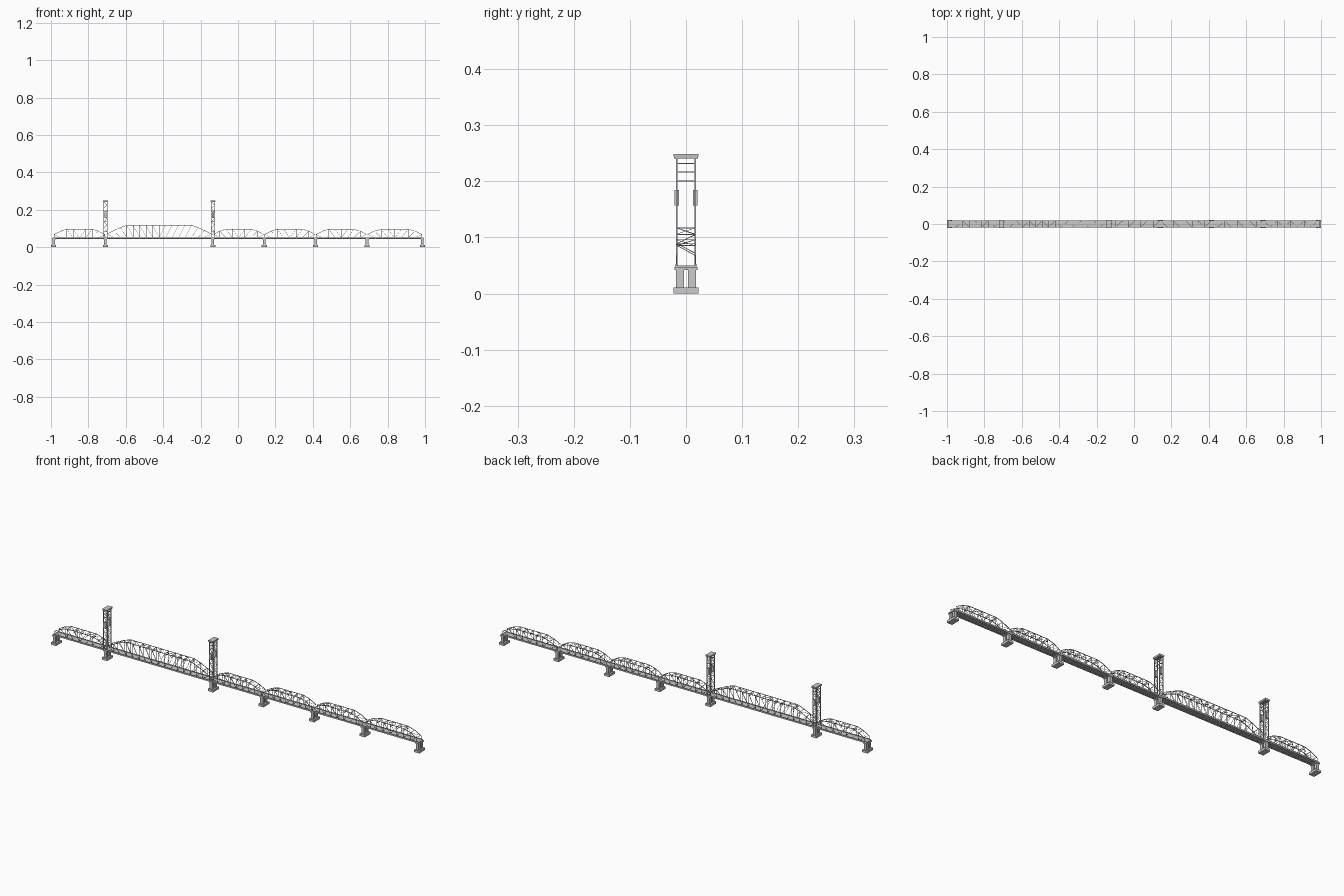
import bpy, bmesh
from mathutils import Vector, Matrix

if "Cube" in bpy.data.objects:
    bpy.data.objects.remove(bpy.data.objects["Cube"])

SIDE = 0.0165            # half spacing of the two truss planes
PIERS = [-0.986, -0.709, -0.134, 0.14, 0.415, 0.69, 0.986]
TOWERS = PIERS[1:3]
CHORD = 0.051


def finish(bm, name):
    me = bpy.data.meshes.new(name)
    bm.to_mesh(me)
    bm.free()
    ob = bpy.data.objects.new(name, me)
    bpy.context.collection.objects.link(ob)
    return ob


def box(bm, x, y, z0, z1, sx, sy, taper=1.0):
    """Box centred on x, y; taper scales the top."""
    m = Matrix.Translation((x, y, (z0 + z1) / 2)) @ Matrix.Diagonal((sx, sy, z1 - z0, 1))
    vs = bmesh.ops.create_cube(bm, size=1, matrix=m)["verts"]
    for v in vs:
        if v.co.z > (z0 + z1) / 2:
            v.co.x = x + (v.co.x - x) * taper
            v.co.y = y + (v.co.y - y) * taper


def bar(bm, a, b, t):
    """Square bar from a to b."""
    a, b = Vector(a), Vector(b)
    d = b - a
    rot = d.to_track_quat("Z", "Y").to_matrix().to_4x4()
    m = Matrix.Translation((a + b) / 2) @ rot @ Matrix.Diagonal((t, t, d.length, 1))
    bmesh.ops.create_cube(bm, size=1, matrix=m)


def pier(i, x):
    bm = bmesh.new()
    box(bm, x, 0, 0, 0.011, 0.028, 0.045)
    for s in (-1, 1):
        box(bm, x, s * 0.011, 0.011, 0.042, 0.014, 0.014)
    box(bm, x, 0, 0.042, 0.047, 0.019, 0.041)
    finish(bm, f"pier_{i}")


def truss_span(i, x0, x1, panels, ends, top):
    """Curved-top truss: ends lists the node heights up to the flat top."""
    bm = bmesh.new()
    xs = [x0 + (x1 - x0) * k / panels for k in range(panels + 1)]
    zs = []
    for k in range(panels + 1):
        e = min(k, panels - k)
        zs.append(ends[e] if e < len(ends) else top)
    for s in (-SIDE, SIDE):
        for k in range(panels + 1):
            bar(bm, (xs[k], s, CHORD), (xs[k], s, zs[k]), 0.0013)
            if k == panels:
                break
            bar(bm, (xs[k], s, zs[k]), (xs[k + 1], s, zs[k + 1]), 0.0022)
            if k < panels / 2:
                bar(bm, (xs[k], s, zs[k]), (xs[k + 1], s, CHORD), 0.0012)
            else:
                bar(bm, (xs[k], s, CHORD), (xs[k + 1], s, zs[k + 1]), 0.0012)
    # overhead struts, crossed sway frames and lateral diagonals
    for k in range(1, panels):
        z = zs[k]
        if z > 0.08:
            bar(bm, (xs[k], -SIDE, z), (xs[k], SIDE, z), 0.0013)
        if z >= top:
            low = z - 0.011
            bar(bm, (xs[k], -SIDE, low), (xs[k], SIDE, low), 0.001)
            for s in (-SIDE, SIDE):
                bar(bm, (xs[k], -s, low), (xs[k], s, z), 0.0009)
    for k in range(panels):
        s = SIDE if k % 2 else -SIDE
        bar(bm, (xs[k], -s, zs[k]), (xs[k + 1], s, zs[k + 1]), 0.001)
    finish(bm, f"truss_span_{i}")


def tower(i, x):
    bm = bmesh.new()
    hx, z0, z1, n = 0.009, 0.047, 0.243, 11
    step = (z1 - z0) / n
    for sy in (-SIDE, SIDE):
        for sx in (-hx, hx):
            box(bm, x + sx, sy, z0, z1, 0.003, 0.003)
        # lacing on the long faces
        for k in range(n):
            a, b = z0 + k * step, z0 + (k + 1) * step
            s = hx if k % 2 else -hx
            bar(bm, (x - s, sy, a), (x + s, sy, b), 0.0014)
            bar(bm, (x - hx, sy, b), (x + hx, sy, b), 0.0014)
    # cross ties between the two sides
    for z in (0.201, 0.217, 0.232):
        for sx in (-hx, hx):
            bar(bm, (x + sx, -SIDE, z), (x + sx, SIDE, z), 0.0018)
    finish(bm, f"tower_frame_{i}")

    bm = bmesh.new()
    box(bm, x, 0, 0.241, 0.246, 0.024, 0.042, 1.06)
    box(bm, x, 0, 0.246, 0.249, 0.0255, 0.0445)
    finish(bm, f"tower_cap_{i}")

    bm = bmesh.new()
    for s in (-1, 1):
        box(bm, x, s * 0.0165, 0.157, 0.185, 0.011, 0.008)
    finish(bm, f"counterweights_{i}")


# piers
for i, x in enumerate(PIERS):
    pier(i, x)

# deck slab, side girders, floor beams
bm = bmesh.new()
box(bm, 0, 0, 0.047, 0.050, 1.984, 0.034)
finish(bm, "deck")
bm = bmesh.new()
for s in (-1, 1):
    box(bm, 0, s * 0.0175, 0.046, 0.053, 1.984, 0.003)
    box(bm, 0, s * 0.007, 0.0445, 0.047, 1.984, 0.0025)
for k in range(57):
    box(bm, -0.98 + k * 0.035, 0, 0.0445, 0.047, 0.003, 0.034)
finish(bm, "deck_girders")

# truss spans; the long lift span lies between the towers
for i, (a, b) in enumerate(zip(PIERS, PIERS[1:])):
    if i == 1:
        truss_span(i, a + 0.011, b - 0.011, 16, [0.072, 0.089, 0.105], 0.117)
    else:
        truss_span(i, a + 0.003, b - 0.003, 8, [0.068, 0.086], 0.096)

# towers
for i, x in enumerate(TOWERS):
    tower(i, x)
